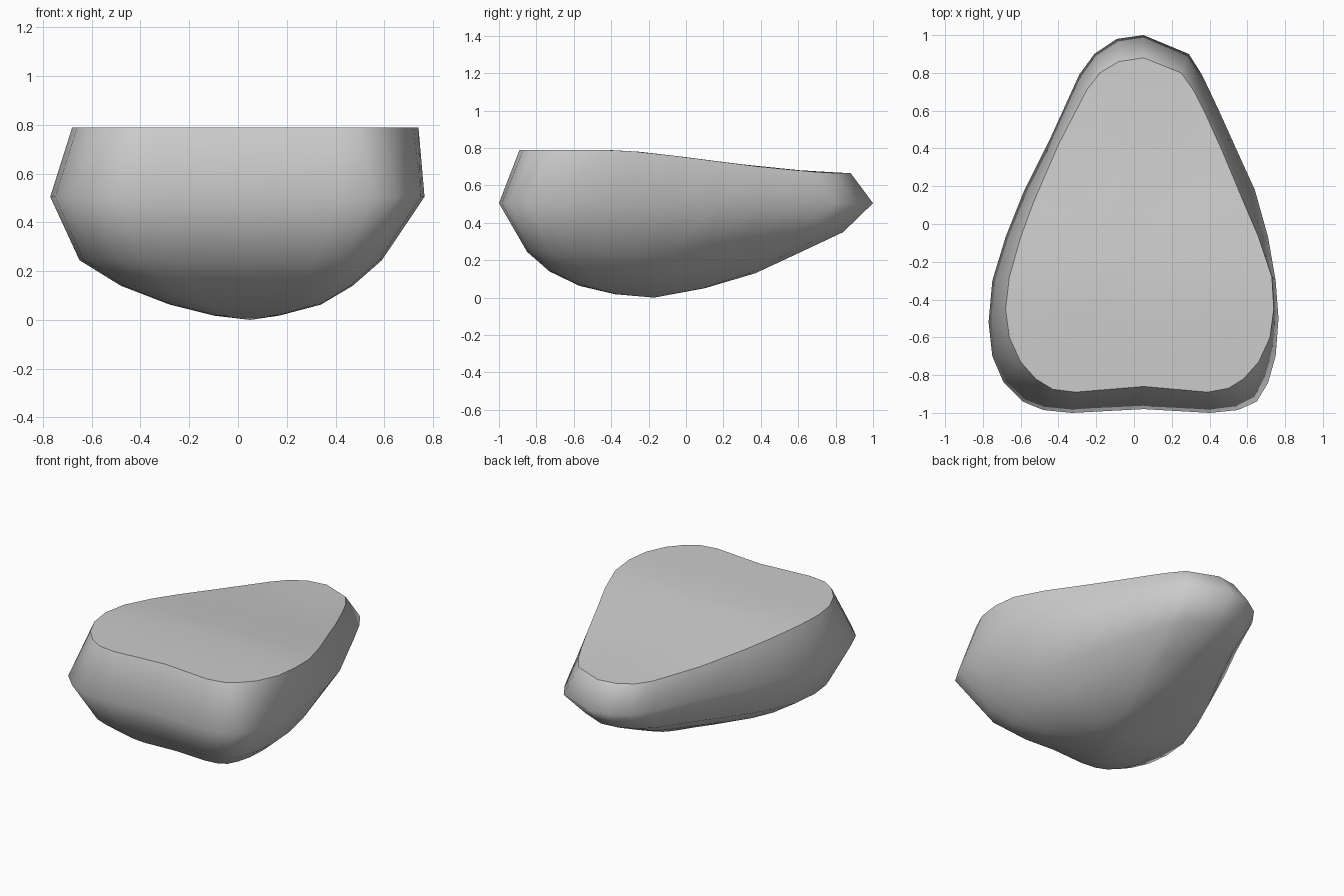
import bpy, bmesh

if "Cube" in bpy.data.objects:
    bpy.data.objects.remove(bpy.data.objects["Cube"])

# Widest outline of the stone (x, y), at z = 0.5
WAIST = [(.05, 1), (-.09, .98), (-.21, .9), (-.29, .79), (-.44, .46), (-.58, .18), (-.68, -.07),
         (-.75, -.3), (-.77, -.52), (-.75, -.7), (-.69, -.84), (-.59, -.94), (-.48, -.985),
         (-.33, -1), (.05, -.98), (.4, -1), (.55, -.985), (.65, -.94), (.71, -.84), (.75, -.7),
         (.765, -.5), (.75, -.3), (.71, -.07), (.64, .18), (.54, .4), (.45, .6), (.36, .79), (.29, .9)]
# Rim of the sloping top face, matched point for point
RIM = [(.05, .88), (-.08, .86), (-.18, .8), (-.25, .71), (-.4, .42), (-.53, .12), (-.6, -.07),
       (-.66, -.28), (-.68, -.45), (-.66, -.6), (-.6, -.73), (-.52, -.82), (-.43, -.875),
       (-.31, -.89), (.05, -.86), (.39, -.89), (.5, -.87), (.58, -.82), (.66, -.73), (.72, -.6),
       (.74, -.45), (.73, -.28), (.66, -.07), (.57, .14), (.47, .38), (.38, .58), (.32, .7), (.25, .8)]
# Underside rings: left, right, front, back extents, then front z and back z
UNDER = [(-.65, .59, -.85, .84, .245, .35),
         (-.48, .47, -.73, .6, .14, .237),
         (-.28, .34, -.57, .37, .063, .13),
         (-.1, .17, -.38, .1, .018, .05)]
TOP = [(-.43, .79), (-.25, .78), (0, .751), (.2, .724), (.45, .693), (.75, .667), (.9, .665)]
CX, CY = .05, -.2


def top_z(y):
    if y <= TOP[0][0]:
        return TOP[0][1]
    for (y0, z0), (y1, z1) in zip(TOP, TOP[1:]):
        if y <= y1:
            return z0 + (z1 - z0) * (y - y0) / (y1 - y0)
    return TOP[-1][1]


def under_ring(left, right, front, back, zf, zb):
    pts = []
    for x, y in WAIST:
        sx = (left - CX) / (-.77 - CX) if x < CX else (right - CX) / (.765 - CX)
        sy = (front - CY) / (-1 - CY) if y < CY else (back - CY) / (1 - CY)
        px, py = CX + (x - CX) * sx, CY + (y - CY) * sy
        t = min(1, max(0, (py - CY) / (back - CY)))
        pts.append((px, py, zf + (zb - zf) * t))
    return pts


bm = bmesh.new()
rings = [under_ring(*u) for u in reversed(UNDER)]
rings.append([(x, y, .505) for x, y in WAIST])
rings.append([(x, y, top_z(y)) for x, y in RIM])
rim_index = len(rings) - 1
for s in (.75, .5, .25):
    ring = [(CX + (x - CX) * s, CY + (y - CY) * s) for x, y in RIM]
    rings.append([(x, y, top_z(y)) for x, y in ring])

# Skin the rings and close both poles
loops = [[bm.verts.new(p) for p in r] for r in rings]
n = len(WAIST)
for a, b in zip(loops, loops[1:]):
    for i in range(n):
        j = (i + 1) % n
        bm.faces.new((a[i], a[j], b[j], b[i]))
bottom = bm.verts.new((CX, -.17, 0))
middle = bm.verts.new((CX, CY, top_z(CY)))
for i in range(n):
    j = (i + 1) % n
    bm.faces.new((bottom, loops[0][j], loops[0][i]))
    bm.faces.new((middle, loops[-1][i], loops[-1][j]))
bmesh.ops.recalc_face_normals(bm, faces=bm.faces)

# Smooth everywhere except the crisp top rim
for f in bm.faces:
    f.smooth = True
rim = loops[rim_index]
for i in range(n):
    bm.edges.get((rim[i], rim[(i + 1) % n])).smooth = False

mesh = bpy.data.meshes.new("stone")
bm.to_mesh(mesh)
bm.free()
bpy.context.collection.objects.link(bpy.data.objects.new("stone", mesh))
